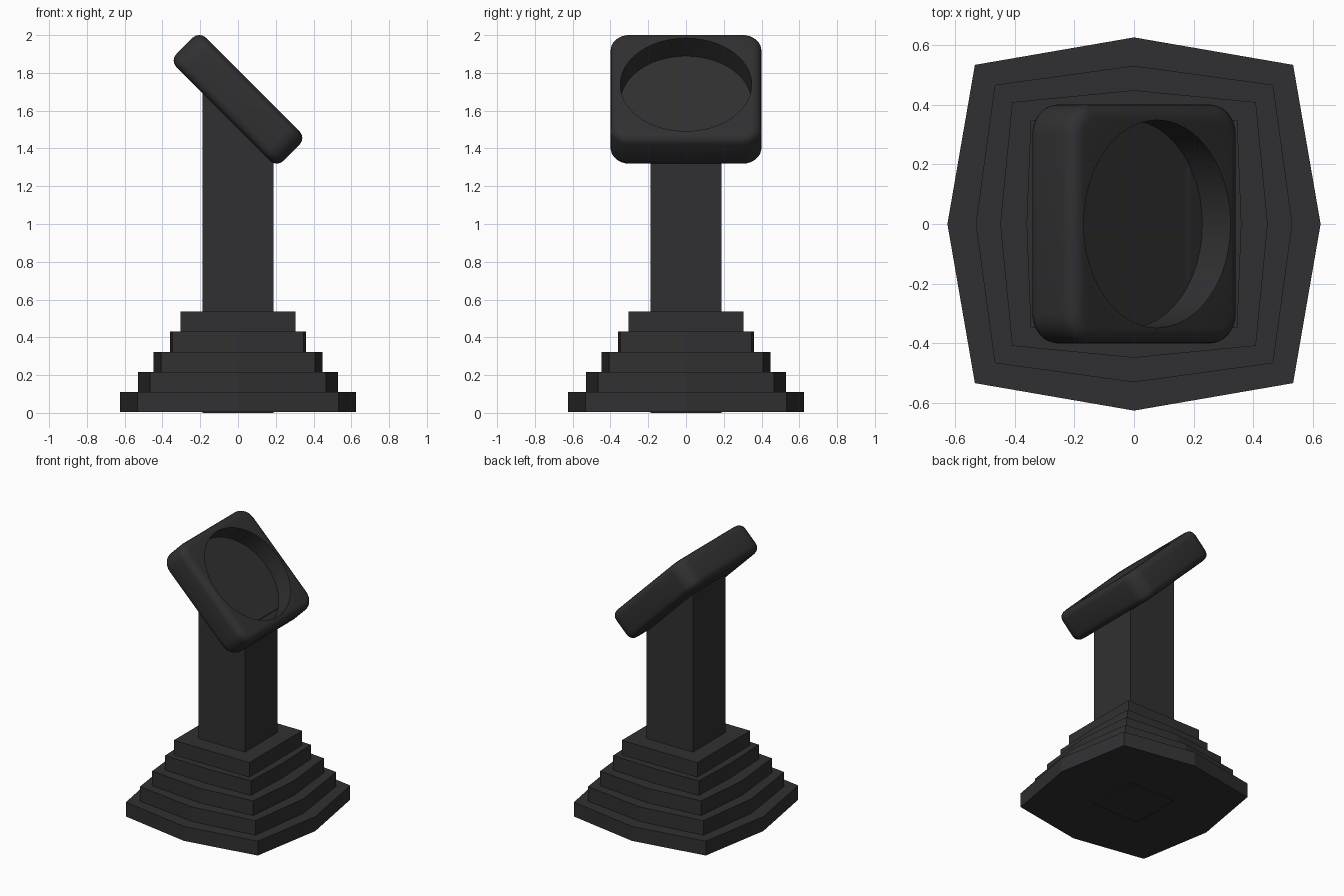
import bpy, bmesh, math
from mathutils import Matrix

if "Cube" in bpy.data.objects:
    bpy.data.objects.remove(bpy.data.objects["Cube"])

dark = bpy.data.materials.new("dark_grey")
dark.diffuse_color = (0.03, 0.03, 0.032, 1)
dark.use_nodes = True
dark.node_tree.nodes["Principled BSDF"].inputs["Base Color"].default_value = dark.diffuse_color


def make_object(name, bm):
    bmesh.ops.recalc_face_normals(bm, faces=bm.faces)
    mesh = bpy.data.meshes.new(name)
    bm.to_mesh(mesh)
    bm.free()
    obj = bpy.data.objects.new(name, mesh)
    bpy.context.collection.objects.link(obj)
    mesh.materials.append(dark)
    return obj


def prism(name, outline, z0, top):
    """Extrude an outline from z0 up to top(x)."""
    bm = bmesh.new()
    low = [bm.verts.new((x, y, z0)) for x, y in outline]
    high = [bm.verts.new((x, y, top(x))) for x, y in outline]
    bm.faces.new(low[::-1])
    bm.faces.new(high)
    n = len(outline)
    for i in range(n):
        j = (i + 1) % n
        bm.faces.new((low[i], low[j], high[j], high[i]))
    return make_object(name, bm)


# Stepped base: eight-sided tiers (side-point distance, corner distance)
tiers = [(0.625, 0.533), (0.53, 0.466), (0.448, 0.408), (0.36, 0.346), (0.305, 0.305)]
levels = [0.005, 0.11, 0.216, 0.323, 0.43, 0.536]
for i, (side, corner) in enumerate(tiers):
    outline = []
    for k in range(8):
        r = side if k % 2 == 0 else corner * math.sqrt(2)
        a = k * math.pi / 4
        outline.append((r * math.cos(a), r * math.sin(a)))
    prism(f"base_step_{i + 1}", outline, levels[i], lambda x, z=levels[i + 1]: z)

# Square post with a slanted top hidden in the head
p = 0.187
prism("post", [(-p, -p), (p, -p), (p, p), (-p, p)], 0,
      lambda x: 1.72 if x < 0 else 1.443)

# Tilted head: rounded square block
tilt = Matrix.Translation((0, 0, 1.66)) @ Matrix.Rotation(math.pi / 4, 4, 'Y')
bm = bmesh.new()
bmesh.ops.create_cube(bm, size=1, matrix=Matrix.Diagonal((0.8, 0.8, 0.22, 1)))
upright = [e for e in bm.edges if abs(e.verts[0].co.z - e.verts[1].co.z) > 0.1]
bmesh.ops.bevel(bm, geom=upright, offset=0.1, segments=6, profile=0.5, affect='EDGES')
rims = [e for e in bm.edges if abs(e.verts[0].co.z - e.verts[1].co.z) < 0.01]
bmesh.ops.bevel(bm, geom=rims, offset=0.048, segments=4, profile=0.5, affect='EDGES')
bm.transform(tilt)
head = make_object("head", bm)

# Round recess cut into the upper face of the head
bm = bmesh.new()
bmesh.ops.create_cone(bm, cap_ends=True, segments=48, radius1=0.348, radius2=0.348,
                      depth=0.4, matrix=tilt @ Matrix.Translation((0, 0, 0.176)))
cutter = make_object("recess_cutter", bm)
cutter.hide_render = True
cut = head.modifiers.new("recess", 'BOOLEAN')
cut.operation = 'DIFFERENCE'
cut.solver = 'EXACT'
cut.object = cutter
bpy.context.view_layer.objects.active = head
head.select_set(True)
bpy.ops.object.modifier_apply(modifier=cut.name)
bpy.data.objects.remove(cutter)
bpy.ops.object.shade_smooth_by_angle(angle=math.radians(35))
